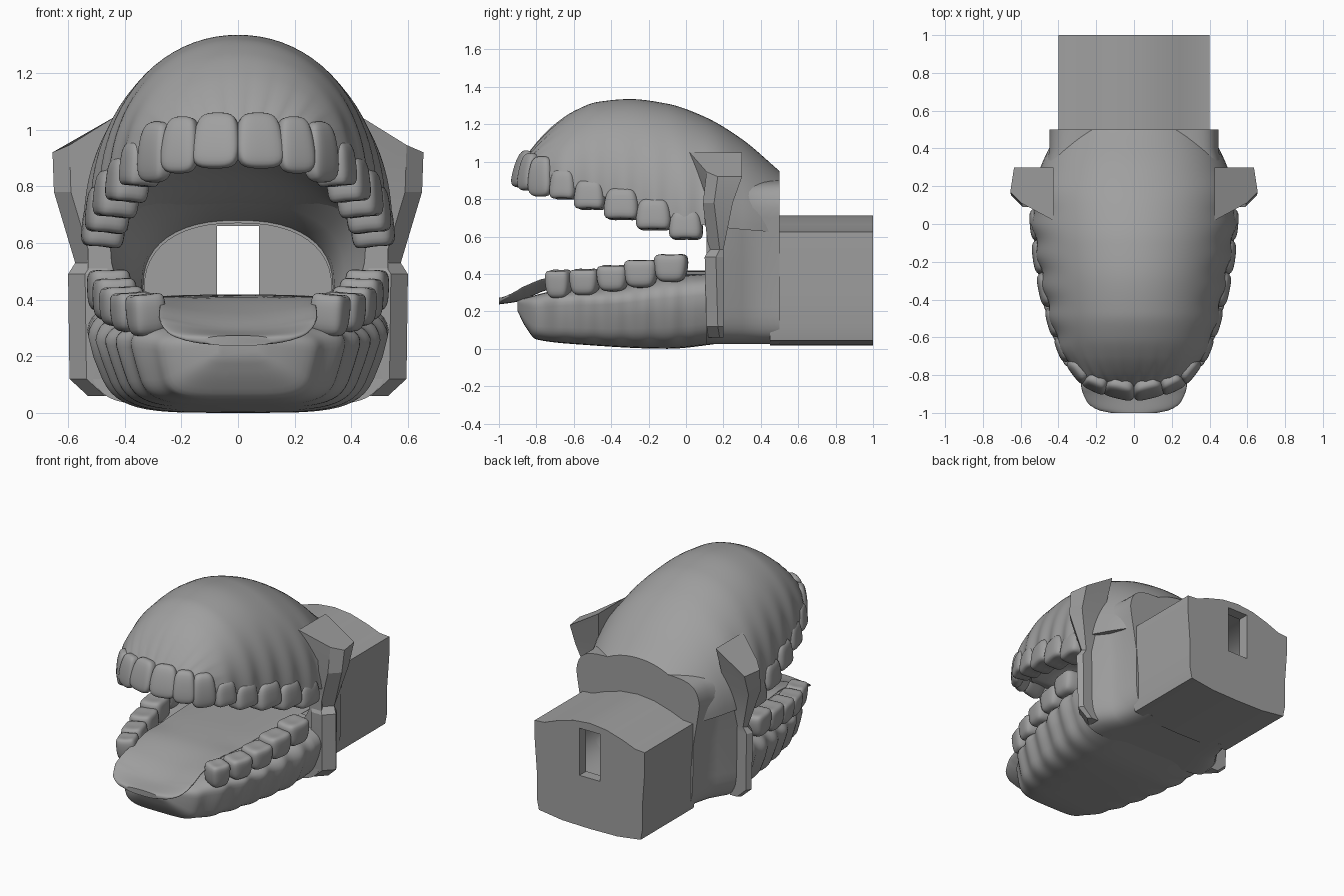
import bpy, bmesh, math
from math import pi, sin, cos
from mathutils import Matrix, Vector

old = bpy.data.objects.get("Cube")
if old:
    bpy.data.objects.remove(old, do_unlink=True)
grey = bpy.data.materials.new("plain grey")
grey.use_nodes = True
tint = (.35, .35, .35, 1)
grey.diffuse_color = tint
grey.node_tree.nodes["Principled BSDF"].inputs["Base Color"].default_value = tint

def curve(table, y):
    """Smooth interpolation through (y, value) pairs."""
    y = min(max(y, table[0][0]), table[-1][0])
    slopes = [(b[1] - a[1]) / (b[0] - a[0]) for a, b in zip(table, table[1:])]
    i = next(k for k in range(len(slopes)) if y <= table[k + 1][0])
    def tangent(k):
        if k == 0 or k == len(slopes):
            return slopes[min(k, len(slopes) - 1)]
        a, b = slopes[k - 1], slopes[k]
        return 0 if a * b <= 0 else 2 * a * b / (a + b)
    (ya, va), (yb, vb) = table[i], table[i + 1]
    t = (y - ya) / (yb - ya)
    bend = t * (1 - t) * ((1 - t) * tangent(i) - t * tangent(i + 1))
    return va + (vb - va) * t * t * (3 - 2 * t) + (yb - ya) * bend

def power(v, n):
    return math.copysign(abs(v) ** n, v)

def span(a, b, n):
    return [a + (b - a) * i / n for i in range(n + 1)]

def shade(ob, angle):
    bpy.ops.object.select_all(action='DESELECT')
    ob.select_set(True)
    bpy.context.view_layer.objects.active = ob
    bpy.ops.object.shade_smooth_by_angle(angle=math.radians(angle))

def finish(name, bm, angle):
    bmesh.ops.recalc_face_normals(bm, faces=bm.faces)
    mesh = bpy.data.meshes.new(name)
    bm.to_mesh(mesh)
    bm.free()
    ob = bpy.data.objects.new(name, mesh)
    bpy.context.collection.objects.link(ob)
    mesh.materials.append(grey)
    shade(ob, angle)
    return ob

def loft(name, rings, wrap=False, angle=40):
    """Skin closed rings; wrap joins the last ring back to the first."""
    bm = bmesh.new()
    rows = [[bm.verts.new(p) for p in ring] for ring in rings]
    pairs = list(zip(rows, rows[1:]))
    if wrap:
        pairs.append((rows[-1], rows[0]))
    else:
        bm.faces.new(rows[0])
        bm.faces.new(rows[-1])
    for a, b in pairs:
        for i in range(len(a)):
            bm.faces.new((a[i - 1], a[i], b[i], b[i - 1]))
    return finish(name, bm, angle)

def oval(y, w, low, high, n, count=48):
    """Superellipse ring in a plane of constant y."""
    mid, half = (low + high) / 2, (high - low) / 2
    return [(w * power(cos(a), n), y, mid + half * power(sin(a), n))
            for a in (2 * pi * i / count for i in range(count))]

# Upper jaw: ribbed dome over a hollow palate
arch = [(-.9, .1), (-.87, .19), (-.8, .3), (-.7, .37), (-.55, .43), (-.4, .465),
        (-.2, .505), (0, .535), (.15, .54), (.3, .495), (.5, .4)]
crown = [(-.9, .96), (-.85, 1.03), (-.78, 1.12), (-.7, 1.2), (-.6, 1.27), (-.47, 1.32),
         (-.3, 1.335), (-.1, 1.31), (.1, 1.24), (.3, 1.12), (.5, .95)]
gum = [(-.9, .93), (-.8, .91), (-.6, .86), (-.2, .74), (.1, .66), (.5, .62)]
palate = [(-.8, .92), (-.6, 1), (-.2, .97), (.1, .86), (.3, .74), (.5, .67)]

def dome_ring(y):
    w, top, low = curve(arch, y), curve(crown, y), curve(gum, y)
    inner = max(.02, w - .14)
    roof = max(low + .01, min(curve(palate, y), top - .04))
    rib = .01 * cos(2 * pi * (y + .17) / .165) * (y < .1)
    outer, inside = [], []
    for a in span(0, pi, 40):
        swell = 1 + rib / max(w, .2) * max(0, 1 - 1.3 * sin(a))
        flute = .006 * cos(a * 26) * max(0, min(1, (-.6 - y) * 4))
        outer.append((w * swell * power(cos(a), .97), y + flute,
                      low + (top - low) * abs(sin(a)) ** .97))
        inside.append((inner * cos(a), y, low + (roof - low) * sin(a)))
    return outer + inside[::-1]

loft("upper_jaw", [dome_ring(y) for y in span(-.9, -.7, 16) + span(-.68, .5, 60)])

# Lower jaw: solid trough with a sloping chin and a narrower base
lower_gum = [(-.9, .26), (-.7, .31), (-.4, .335), (-.1, .385), (.2, .41)]
chin = [(-.9, .2), (-.86, .12), (-.8, .05), (-.6, .025), (-.1, 0), (.2, .03)]

def lower_ring(y):
    rib = .01 * cos(2 * pi * (y + .08) / .15) * (y < .05)
    low = curve(chin, y)
    ring = oval(y, curve(arch, y) - .005 + rib, low, curve(lower_gum, y), .45)
    return [(x * (.82 + .18 * min(1, (z - low) / .25)), y, z) for x, y, z in ring]

loft("lower_jaw", [lower_ring(y) for y in span(-.9, -.75, 12) + span(-.73, .2, 50)])

# Tongue: thin plate with a drooping, dished round tip
tongue_w = [(-1, .12), (-.985, .19), (-.94, .25), (-.85, .28), (-.7, .275), (-.5, .29), (.5, .33)]
tongue_z = [(-1, .255), (-.9, .27), (-.75, .33), (-.5, .39), (-.2, .4), (.5, .4)]

def tongue_ring(y):
    z, w = curve(tongue_z, y), curve(tongue_w, y)
    lift = .05 * max(0, min(1, (-.4 - y) * 2.5, (y + 1) * 8))
    return [(x, py, pz + lift * (x / w) ** 2) for x, py, pz in oval(y, w, z - .018, z + .018, .8)]

loft("tongue", [tongue_ring(y) for y in span(-1, -.85, 12) + span(-.82, .5, 30)])

# Throat: thick sleeve that narrows towards the back, flared at the top
outside = [(.5, .4, .13), (.4, .41, .1), (.3, .44, .07), (.2, .51, .03), (.11, .53, 0)]
inside = [(.11, .45, .3, .86), (.2, .42, .28, .81), (.3, .375, .25, .74),
          (.4, .34, .22, .69), (.5, .33, .2, .67)]
sleeve = [[(x * (1 + flare * max(0, min(1, z * 5 - 2.7))), y, z)
           for x, y, z in oval(y, w, .025, .9, .3)] for y, w, flare in outside]
loft("throat", sleeve + [oval(y, w, low, high, .85) for y, w, low, high in inside], wrap=True)

# Rear housing: arched block, hollowed, with a slot through the back wall
side = [(.2, .022), (.37, .045), (.385, .12), (.385, .3), (.4, .5), (.4, .625),
        (.33, .63), (.24, .665), (.12, .7)]
outline = [(0, .018)] + side + [(0, .712)] + [(-x, z) for x, z in reversed(side)]
housing = loft("rear_housing", [[(x, y, z) for x, z in outline] for y in (.45, 1)])

def carve(target, cutter):
    cutter.hide_render = True
    mod = target.modifiers.new("cut", 'BOOLEAN')
    mod.operation, mod.object, mod.solver = 'DIFFERENCE', cutter, 'EXACT'
    bpy.context.view_layer.objects.active = target
    bpy.ops.object.modifier_apply(modifier=mod.name)
    bpy.data.objects.remove(cutter, do_unlink=True)
    shade(target, 30)

carve(housing, loft("cavity_cutter", [oval(y, .33, .2, .67, .85) for y in (.4, .93)]))
slot = [(-.075, .35), (.075, .35), (.075, .66), (-.075, .66)]
carve(housing, loft("slot_cutter", [[(x, y, z) for x, z in slot] for y in (.85, 1.1)]))

# Jaw hinge flanges: rows of height, outer x, front y, back y, inner rise
rows = [(.06, .53, .12, .2, 0), (.12, .595, .11, .2, 0), (.49, .6, .1, .2, 0),
        (.53, .575, .12, .2, 0), (.78, .65, .09, .25, 0), (.92, .655, .11, .3, .13)]
for label, s in (("left", 1), ("right", -1)):
    loft(label + "_hinge_flange",
         [[(s * (.46 - rise / 4), front - rise * .7, z + rise),
           (s * (out - .06), front, z + rise / 5), (s * out, front + .06, z),
           (s * (out - .02), back, z), (s * (.46 - rise / 4), back, z + rise)]
          for z, out, front, back, rise in rows], angle=20)

# Teeth: rounded blocks along each row, mirrored
block = bmesh.new()
bmesh.ops.create_cube(block, size=1)
bmesh.ops.subdivide_edges(block, edges=block.edges[:], cuts=1, use_grid_fill=True)

def tooth_point(p, bite, molar):
    """Thin the edge of front teeth, dimple the molars, narrow the neck."""
    x, y, z = p
    if z * bite > .1:
        if not molar:
            y *= .55
        elif abs(x) < .1 or abs(y) < .1:
            z *= .5 if abs(x) + abs(y) < .1 else .85
    elif z * bite < -.1:
        x *= .8
    return x, y, z

def tooth_row(name, spots, bite, first_molar, lean):
    bm = bmesh.new()
    for i, (x, y, z, wide, deep, tall) in enumerate(spots):
        before, after = spots[max(i - 1, 0)], spots[min(i + 1, len(spots) - 1)]
        turn = math.atan2(after[1] - before[1], after[0] - before[0])
        tilt = bite * lean * max(.25, 1 - i * .25)
        place = (Matrix.Translation((x, y, z)) @ Matrix.Rotation(turn, 4, 'Z')
                 @ Matrix.Rotation(tilt, 4, 'X')
                 @ Matrix.Diagonal((wide * 1.15, deep * 1.15, tall * 1.2, 1)))
        made = {v: bm.verts.new(place @ Vector(tooth_point(v.co, bite, i >= first_molar)))
                for v in block.verts}
        for face in block.faces:
            bm.faces.new([made[v] for v in face.verts])
    ob = finish(name, bm, 180)
    ob.modifiers.new("both sides", 'MIRROR').use_mirror_merge = False
    rounding = ob.modifiers.new("rounding", 'SUBSURF')
    rounding.levels = rounding.render_levels = 2

tooth_row("upper_teeth", [
    (.075, -.87, .96, .15, .08, .17), (.2, -.84, .945, .12, .08, .17),
    (.285, -.77, .92, .13, .09, .18), (.345, -.65, .87, .13, .11, .15),
    (.39, -.51, .815, .15, .12, .15), (.43, -.34, .765, .17, .13, .16),
    (.46, -.17, .71, .17, .13, .16), (.475, 0, .655, .16, .13, .15)], -1, 3, .4)
tooth_row("lower_teeth", [
    (.325, -.68, .355, .12, .11, .14), (.375, -.54, .365, .14, .12, .13),
    (.41, -.39, .385, .15, .13, .13), (.435, -.24, .41, .16, .13, .14),
    (.455, -.08, .44, .16, .13, .14)], 1, 0, .1)
block.free()
